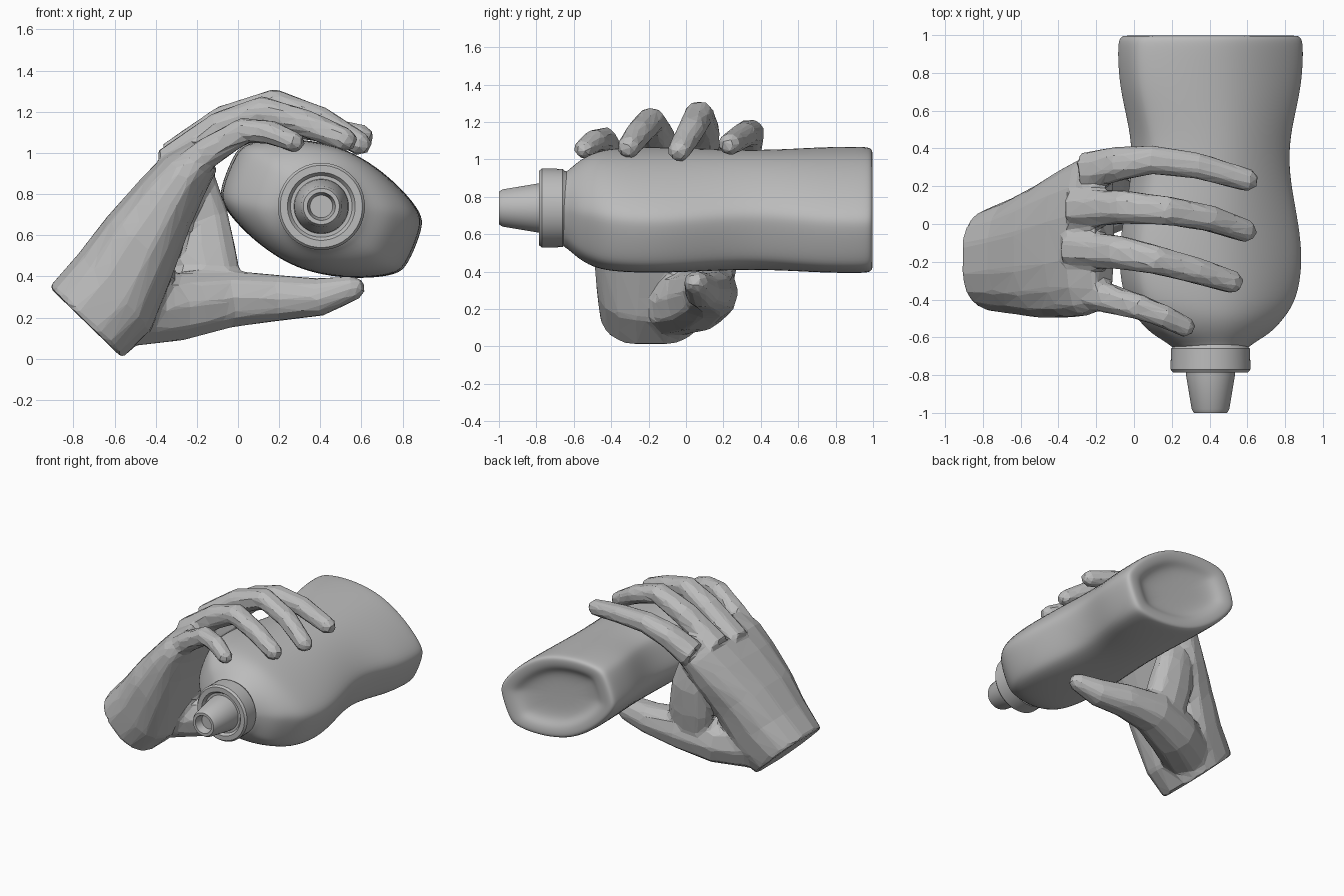
import bpy, bmesh, math
from mathutils import Vector

if "Cube" in bpy.data.objects:
    bpy.data.objects.remove(bpy.data.objects["Cube"])

GREY = (0.5, 0.5, 0.5, 1)
mat = bpy.data.materials.new("plain grey")
mat.use_nodes = True
mat.diffuse_color = GREY
mat.node_tree.nodes["Principled BSDF"].inputs["Base Color"].default_value = GREY


def loft(bm, rings):
    """Skin a closed shell through rings of points."""
    loops = [[bm.verts.new(p) for p in ring] for ring in rings]
    n = len(loops[0])
    for a, b in zip(loops, loops[1:]):
        for i in range(n):
            j = (i + 1) % n
            bm.faces.new((a[i], a[j], b[j], b[i]))
    bm.faces.new(loops[0])
    bm.faces.new(loops[-1])


def oval(centre, u, v, sides, power=1.0):
    """Oval ring spanned by half axes u and v; a power below 1 squares it."""
    pts = []
    for i in range(sides):
        a = math.tau * (i + 0.5) / sides
        c, s = math.cos(a), math.sin(a)
        pts.append(centre + u * math.copysign(abs(c) ** power, c)
                   + v * math.copysign(abs(s) ** power, s))
    return pts


def tube(bm, path, radii, wide=1.0, sides=8):
    """Tapered limb along a path, with a rounded tip."""
    pts = [Vector(p) for p in path]
    tip = pts[-1] + (pts[-1] - pts[-2]).normalized() * radii[-1] * 0.7
    pts.append(tip)
    radii = list(radii) + [radii[-1] * 0.55]
    rings = []
    for i, p in enumerate(pts):
        t = (pts[min(i + 1, len(pts) - 1)] - pts[max(i - 1, 0)]).normalized()
        u = t.cross(Vector((0, 1, 0))).normalized()
        v = u.cross(t)
        rings.append(oval(p, u * radii[i], v * radii[i] * wide, sides, 0.9))
    loft(bm, rings)


def finish(name, bm, smooth_angle=None):
    bmesh.ops.recalc_face_normals(bm, faces=bm.faces)
    mesh = bpy.data.meshes.new(name)
    bm.to_mesh(mesh)
    bm.free()
    mesh.materials.append(mat)
    if smooth_angle:
        mesh.shade_smooth()
        mesh.set_sharp_from_angle(angle=math.radians(smooth_angle))
    obj = bpy.data.objects.new(name, mesh)
    bpy.context.scene.collection.objects.link(obj)
    return obj


# Bottle body: tilted lens section, swelling and waisted along y
CX, CZ, TILT = 0.405, 0.73, math.radians(-22)
along = Vector((math.cos(TILT), 0, math.sin(TILT)))
across = Vector((-math.sin(TILT), 0, math.cos(TILT)))
quarter = [(0.495, 0), (0.49, 0.1), (0.465, 0.16), (0.33, 0.235), (0.17, 0.29)]
half = quarter + [(0, 0.315)] + [(-t, n) for t, n in reversed(quarter[1:])]
section = half + [(-t, -n) for t, n in half]


def bottle_ring(y, width, depth, roundness):
    ring = []
    for t, n in section:
        p = Vector((t * width, n * depth))
        p = p.lerp(Vector((t / 0.495, n / 0.315)).normalized() * 0.2, roundness)
        ring.append(Vector((CX, y, CZ)) + along * p.x + across * p.y)
    return ring


stations = [(-0.67, 1, 1, 1), (-0.64, 1, 1, 0.97), (-0.58, 0.8, 0.93, 0.4),
            (-0.5, 0.8, 0.98, 0.06), (-0.4, 0.93, 1, 0), (-0.2, 1, 1, 0),
            (0, 0.95, 1, 0), (0.2, 0.86, 1, 0), (0.35, 0.83, 1, 0),
            (0.5, 0.86, 1, 0), (0.7, 0.97, 1, 0), (0.85, 1, 1, 0),
            (0.95, 1, 1, 0), (0.99, 0.98, 0.98, 0), (1.0, 0.92, 0.9, 0),
            (0.99, 0.76, 0.7, 0), (0.95, 0.66, 0.58, 0), (0.94, 0.3, 0.28, 0)]
bm = bmesh.new()
loft(bm, [bottle_ring(*s) for s in stations])
body = finish("bottle_body", bm, 180)
body.modifiers.new("rounding", 'SUBSURF').levels = 2
body.modifiers["rounding"].render_levels = 2


# Collar and hollow nozzle, turned about the bottle axis
def turned(name, profile):
    b = bmesh.new()
    loft(b, [oval(Vector((CX, y, 0.74)), Vector((r, 0, 0)), Vector((0, 0, r)), 40)
             for y, r in profile])
    return finish(name, b, 35)


turned("bottle_collar", [(-0.62, 0.19), (-0.65, 0.2), (-0.66, 0.21), (-0.77, 0.212),
                         (-0.785, 0.2), (-0.785, 0.165), (-0.765, 0.15)])
turned("bottle_nozzle", [(-0.74, 0.135), (-0.8, 0.13), (-0.98, 0.1), (-1.0, 0.088),
                         (-1.0, 0.068), (-0.94, 0.055)])

# Hand: palm given by outer and inner edge (x, z) and its y range
bm = bmesh.new()
palm = [((-0.92, 0.35), (-0.56, 0.0), -0.46, 0.08),
        ((-0.78, 0.51), (-0.42, 0.14), -0.48, 0.14),
        ((-0.64, 0.69), (-0.31, 0.42), -0.5, 0.21),
        ((-0.47, 0.88), (-0.23, 0.64), -0.5, 0.3),
        ((-0.36, 0.99), (-0.16, 0.8), -0.49, 0.35),
        ((-0.22, 1.07), (-0.1, 0.92), -0.45, 0.38)]
rings = []
for outer, inner, y0, y1 in palm:
    o, i = (Vector((x, (y0 + y1) / 2, z)) for x, z in (outer, inner))
    rings.append(oval((o + i) / 2, (o - i) / 2, Vector((0, (y1 - y0) / 2, 0)), 16, 0.78))
loft(bm, rings)

# Four fingers draped over the bottle, index to little
finger_paths = [
    [(-0.25, 0.28, 0.96), (-0.08, 0.32, 1.08), (0.1, 0.34, 1.14), (0.33, 0.31, 1.13), (0.61, 0.23, 1.08)],
    [(-0.32, 0.08, 0.96), (-0.06, 0.09, 1.15), (0.18, 0.07, 1.24), (0.4, 0.03, 1.16), (0.6, -0.04, 1.04)],
    [(-0.34, -0.13, 0.93), (-0.08, -0.15, 1.12), (0.12, -0.19, 1.205), (0.34, -0.25, 1.14), (0.53, -0.31, 1.06)],
    [(-0.32, -0.35, 0.86), (-0.15, -0.39, 1.0), (0.03, -0.44, 1.11), (0.16, -0.49, 1.1), (0.28, -0.55, 1.05)]]
for k, path in enumerate(finger_paths):
    s = 0.88 if k == 3 else 1.0
    tube(bm, path, [r * s for r in (0.1, 0.09, 0.077, 0.07, 0.06)], 1.05)

# Thumb below the bottle, and the web joining it to the palm
tube(bm, [(-0.56, -0.08, 0.22), (-0.3, 0.06, 0.25), (-0.05, 0.13, 0.29),
          (0.2, 0.13, 0.295), (0.4, 0.09, 0.3), (0.57, 0.05, 0.345)],
     [0.17, 0.17, 0.145, 0.115, 0.095, 0.06], 1.05, 10)
tube(bm, [(-0.24, 0.2, 0.88), (-0.19, 0.21, 0.68), (-0.17, 0.18, 0.5), (-0.14, 0.14, 0.3)],
     [0.13, 0.15, 0.17, 0.17], 0.62, 10)

# Fuse the parts into one faceted skin
hand = finish("gripping_hand", bm)
fuse = hand.modifiers.new("fuse", 'REMESH')
fuse.mode = 'VOXEL'
fuse.voxel_size = 0.018
soften = hand.modifiers.new("soften", 'SMOOTH')
soften.factor = 0.5
soften.iterations = 4
facet = hand.modifiers.new("facet", 'DECIMATE')
facet.ratio = 0.06
